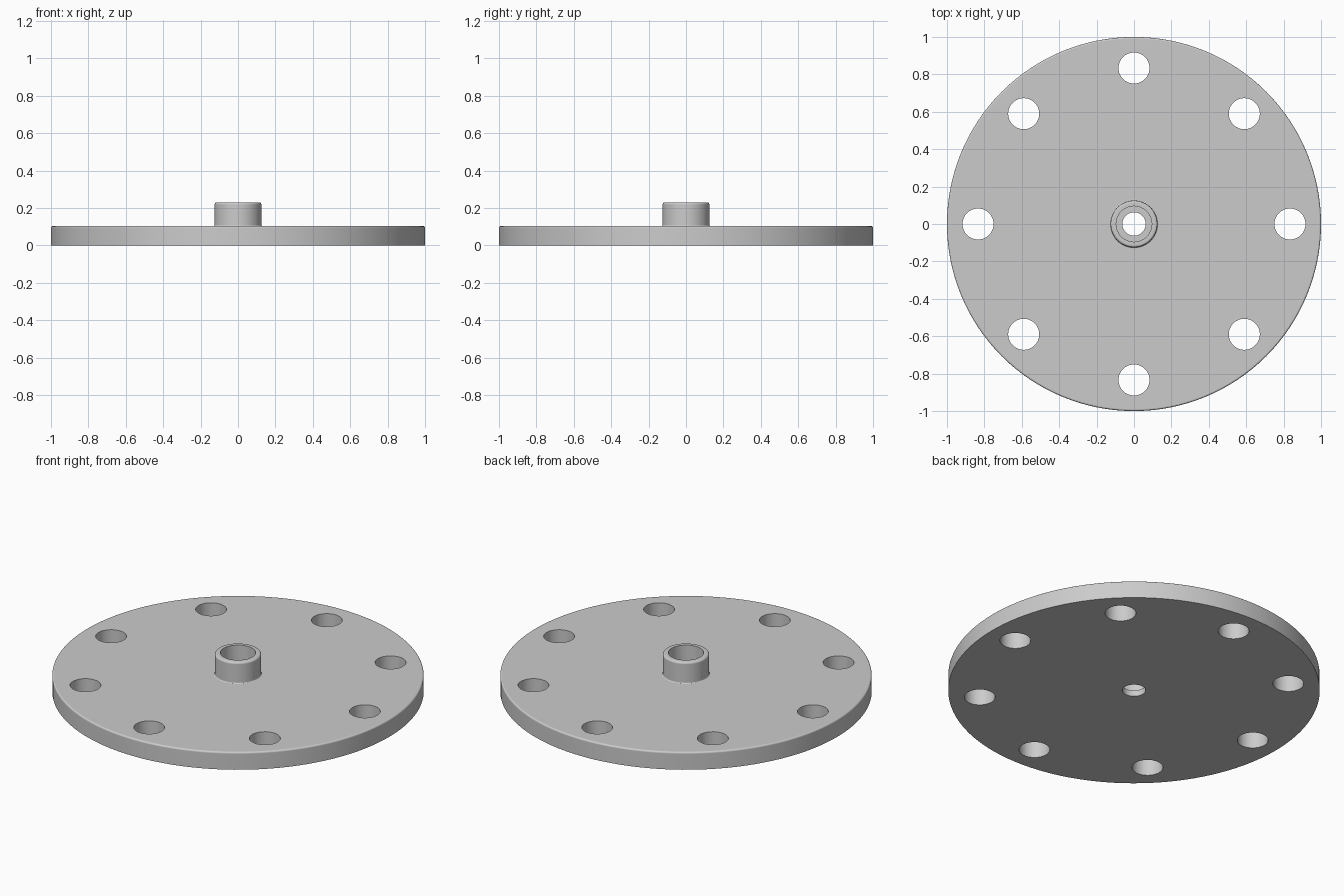
import bpy, bmesh
from math import sin, cos, pi, radians
from mathutils import Vector

default = bpy.data.objects.get("Cube")
if default:
    bpy.data.objects.remove(default, do_unlink=True)

# Main sizes
PLATE_R, PLATE_TOP = 1.0, 0.104
HUB_R, HUB_TOP = 0.125, 0.23
COUNTERBORE_R, COUNTERBORE_FLOOR = 0.095, 0.036
BORE_R = 0.0625
HOLE_R, HOLE_CIRCLE, HOLE_COUNT = 0.083, 0.834, 8

metal = bpy.data.materials.new("plain grey metal")
metal.use_nodes = True
grey = (0.6, 0.6, 0.6, 1)
metal.diffuse_color = grey
metal.node_tree.nodes["Principled BSDF"].inputs["Base Color"].default_value = grey


def arc(cx, cz, r, start, end, steps=5):
    """Points of a fillet in the (radius, height) plane, angles in degrees."""
    angles = [radians(start + (end - start) * i / steps) for i in range(steps + 1)]
    return [(cx + r * cos(a), cz + r * sin(a)) for a in angles]


def lathe(name, profile, steps=128):
    """Spin a closed (radius, height) profile about the z axis."""
    bm = bmesh.new()
    verts = [bm.verts.new((r, 0, z)) for r, z in profile]
    edges = [bm.edges.new((v, verts[i - 1])) for i, v in enumerate(verts)]
    bmesh.ops.spin(bm, geom=verts + edges, cent=(0, 0, 0), axis=(0, 0, 1),
                   angle=2 * pi, steps=steps)
    bmesh.ops.remove_doubles(bm, verts=bm.verts[:], dist=1e-5)
    bmesh.ops.recalc_face_normals(bm, faces=bm.faces[:])
    mesh = bpy.data.meshes.new(name)
    bm.to_mesh(mesh)
    bm.free()
    obj = bpy.data.objects.new(name, mesh)
    bpy.context.collection.objects.link(obj)
    mesh.materials.append(metal)
    return obj


# Flange: plate, filleted hub and stepped bore in one turned profile
edge, lip, root = 0.01, 0.012, 0.006
profile = [(BORE_R, 0), (PLATE_R, 0)]
profile += arc(PLATE_R - edge, PLATE_TOP - edge, edge, 0, 90)
profile += arc(HUB_R + root, PLATE_TOP + root, root, 270, 180)
profile += arc(HUB_R - lip, HUB_TOP - lip, lip, 0, 90)
profile += [(COUNTERBORE_R, HUB_TOP), (COUNTERBORE_R, COUNTERBORE_FLOOR),
            (BORE_R, COUNTERBORE_FLOOR)]
flange = lathe("flange", profile)

# Ring of bolt hole cutters
bm = bmesh.new()
for i in range(HOLE_COUNT):
    a = 2 * pi * i / HOLE_COUNT
    made = bmesh.ops.create_cone(bm, cap_ends=True, segments=48, radius1=HOLE_R,
                                 radius2=HOLE_R, depth=0.5)
    bmesh.ops.translate(bm, verts=made["verts"],
                        vec=Vector((cos(a), sin(a), 0)) * HOLE_CIRCLE)
mesh = bpy.data.meshes.new("bolt_hole_cutter")
bm.to_mesh(mesh)
bm.free()
mesh.materials.append(metal)
cutter = bpy.data.objects.new("bolt_hole_cutter", mesh)
bpy.context.collection.objects.link(cutter)

# Cut the bolt holes
cut = flange.modifiers.new("bolt holes", "BOOLEAN")
cut.operation = "DIFFERENCE"
cut.solver = "EXACT"
cut.object = cutter
bpy.ops.object.select_all(action="DESELECT")
bpy.context.view_layer.objects.active = flange
flange.select_set(True)
bpy.ops.object.modifier_apply(modifier=cut.name)
bpy.data.objects.remove(cutter, do_unlink=True)

# Smooth round walls, crisp rims and flat faces
bpy.ops.object.shade_smooth_by_angle(angle=radians(30))
weighted = flange.modifiers.new("flat face normals", "WEIGHTED_NORMAL")
weighted.keep_sharp = True
